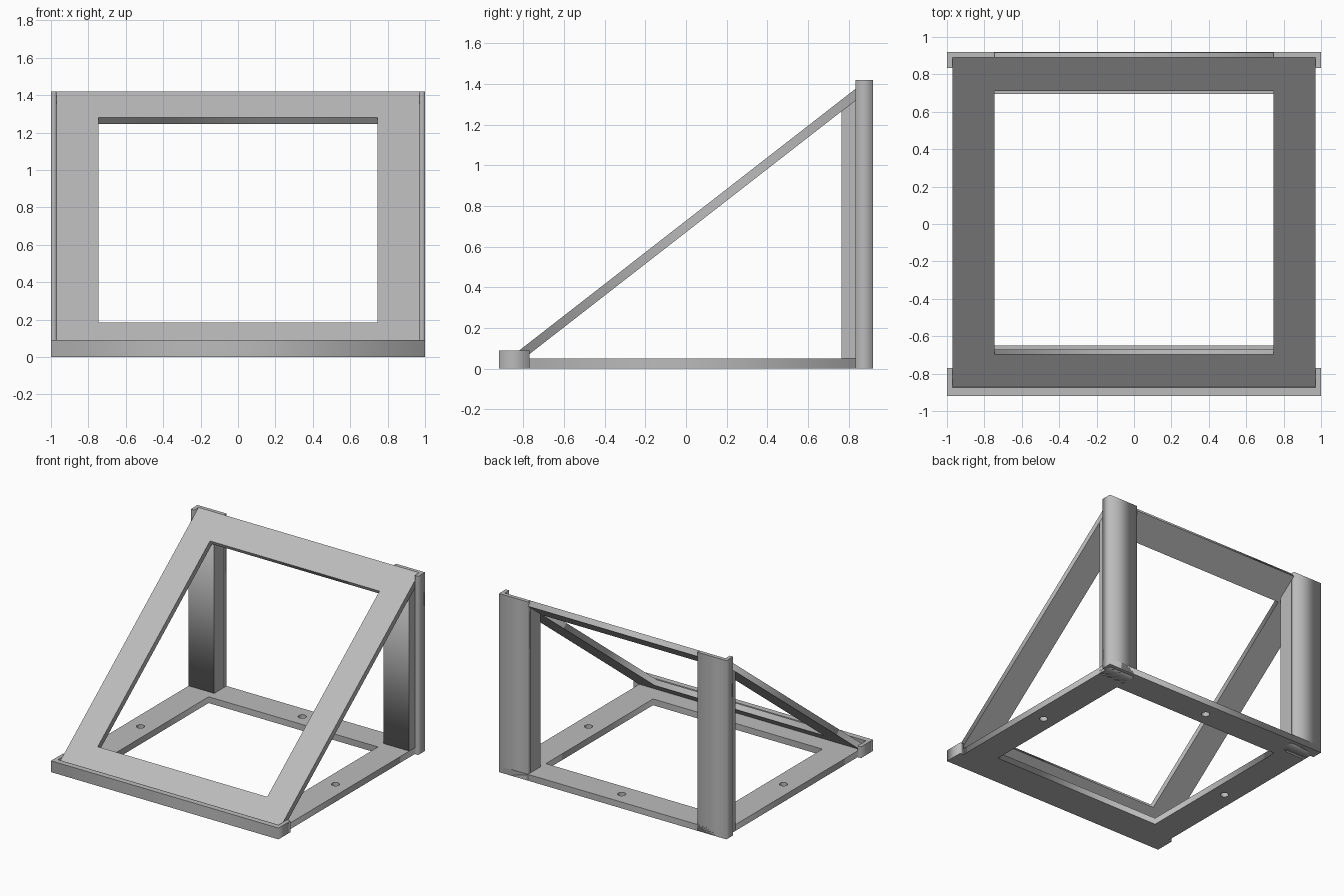
import bpy, bmesh, math
from mathutils import Matrix

cube = bpy.data.objects.get("Cube")
if cube:
    bpy.data.objects.remove(cube)

grey = bpy.data.materials.new("plain grey")
grey.use_nodes = True
GREY = (0.5, 0.5, 0.5, 1)
grey.diffuse_color = GREY
grey.node_tree.nodes["Principled BSDF"].inputs["Base Color"].default_value = GREY


def rect(x0, y0, x1, y1):
    return [(x0, y0), (x1, y0), (x1, y1), (x0, y1)]


def circle(cx, cy, r, n=24):
    return [(cx + r * math.cos(math.tau * i / n), cy + r * math.sin(math.tau * i / n))
            for i in range(n)]


def plate(name, loops, thickness, matrix=Matrix()):
    """Flat outline with holes, thickened upwards from its own z = 0."""
    curve = bpy.data.curves.new(name, "CURVE")
    curve.dimensions = "2D"
    curve.fill_mode = "BOTH"
    curve.extrude = thickness / 2
    for loop in loops:
        spline = curve.splines.new("POLY")
        spline.points.add(len(loop) - 1)
        for point, (x, y) in zip(spline.points, loop):
            point.co = (x, y, 0, 1)
        spline.use_cyclic_u = True
    temp = bpy.data.objects.new(name + " outline", curve)
    bpy.context.collection.objects.link(temp)
    graph = bpy.context.evaluated_depsgraph_get()
    mesh = bpy.data.meshes.new_from_object(temp.evaluated_get(graph))
    bpy.data.objects.remove(temp)
    mesh.transform(matrix @ Matrix.Translation((0, 0, thickness / 2)))
    bm = bmesh.new()
    bm.from_mesh(mesh)
    bmesh.ops.remove_doubles(bm, verts=bm.verts, dist=0.0001)
    bmesh.ops.dissolve_limit(bm, angle_limit=0.01, verts=bm.verts, edges=bm.edges)
    bmesh.ops.recalc_face_normals(bm, faces=bm.faces)
    bm.to_mesh(mesh)
    bm.free()
    mesh.materials.clear()
    mesh.materials.append(grey)
    obj = bpy.data.objects.new(name, mesh)
    bpy.context.collection.objects.link(obj)
    return obj


OUT, SIDE, IN = 1.0, 0.97, 0.745        # half widths: lips, frames, openings
BACK, FRONT = 0.92, -0.875              # rear edge, panel foot
HEIGHT, THICK = 1.42, 0.045
FOOT_Z, PANEL_END = 0.047, 0.89
slope = math.atan2(HEIGHT - FOOT_Z, PANEL_END - FRONT)
length = math.hypot(HEIGHT - FOOT_Z, PANEL_END - FRONT)
BAR = SIDE - IN

# Base frame with three screw holes
holes = [circle(s * (SIDE + IN) / 2, 0, 0.03) for s in (-1, 1)]
holes.append(circle(0, BACK - BAR / 2, 0.03))
plate("base_frame", [rect(-SIDE, FRONT, SIDE, BACK),
                     rect(-IN, FRONT + BAR, IN, BACK - BAR)] + holes, 0.05)

# Front lip that wraps round the foot of the panel
plate("front_lip", [[(-OUT, -BACK), (OUT, -BACK), (OUT, -0.77), (SIDE, -0.77),
                     (SIDE, FRONT), (-SIDE, FRONT), (-SIDE, -0.77), (-OUT, -0.77)]], 0.09)

# Sloping panel frame, its top surface running from foot to rear edge
tilt = (Matrix.Translation((0, FRONT, FOOT_Z)) @ Matrix.Rotation(slope, 4, "X")
        @ Matrix.Translation((0, 0, -THICK)))
plate("sloping_frame", [rect(-SIDE, 0, SIDE, length),
                        rect(-IN, BAR, IN, length - BAR)], THICK, tilt)


def underside(y):
    return FOOT_Z + (y - FRONT) * math.tan(slope) - THICK / math.cos(slope)


# Rear posts: a corner channel behind and a core cut to the slope
for side, s in (("left", 1), ("right", -1)):
    channel = [(IN, PANEL_END), (SIDE, PANEL_END), (SIDE, 0.835),
               (OUT, 0.835), (OUT, BACK), (IN, BACK)]
    plate(side + "_post_channel", [[(s * x, y) for x, y in channel]], HEIGHT)
    core = [(0.765, 0), (PANEL_END, 0), (PANEL_END, underside(PANEL_END)),
            (0.765, underside(0.765))]
    x_start = IN if s > 0 else -SIDE
    across = Matrix(((0, 0, 1, x_start), (1, 0, 0, 0), (0, 1, 0, 0), (0, 0, 0, 1)))
    plate(side + "_post_core", [core], BAR, across)
